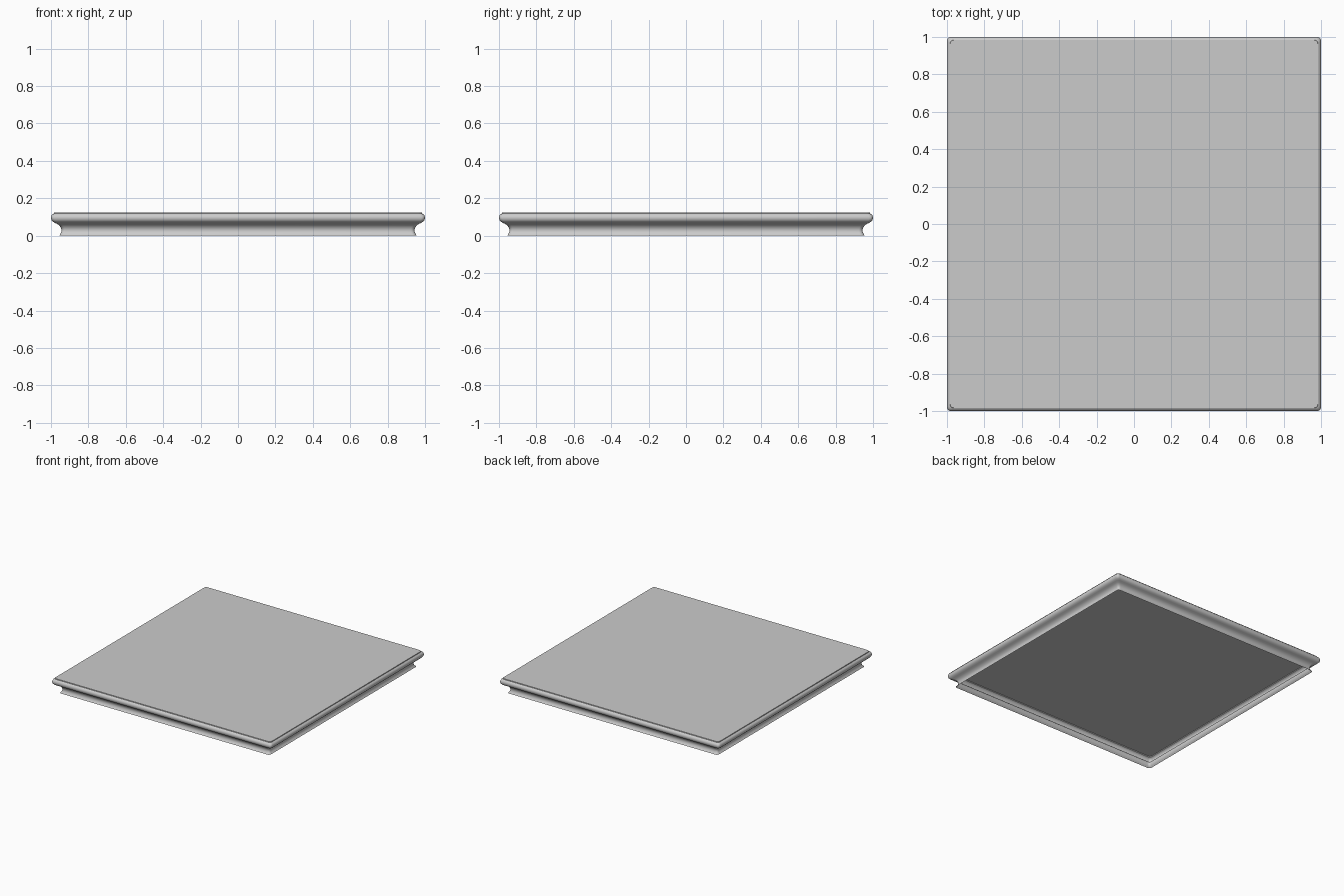
import bpy, bmesh, math

if "Cube" in bpy.data.objects:
    bpy.data.objects.remove(bpy.data.objects["Cube"])

# Moulding profile: (half width, height), from the open bottom rim to the top
profile = [(0.957, 0.0), (0.949, 0.01), (0.945, 0.02), (0.944, 0.031),
           (0.947, 0.042), (0.954, 0.053), (0.965, 0.062), (0.978, 0.068),
           (0.989, 0.074), (0.997, 0.083), (1.0, 0.095), (0.998, 0.106),
           (0.992, 0.115), (0.984, 0.119), (0.983, 0.125)]
RADIUS, STEPS = 0.02, 4


def square_ring(bm, half, z):
    """Square loop of vertices with softened corners."""
    ring = []
    c = half - RADIUS
    for i, (sx, sy) in enumerate([(1, 1), (-1, 1), (-1, -1), (1, -1)]):
        for s in range(STEPS + 1):
            a = math.pi / 2 * (i + s / STEPS)
            ring.append(bm.verts.new((sx * c + RADIUS * math.cos(a),
                                      sy * c + RADIUS * math.sin(a), z)))
    return ring


# Slab: moulded edge swept round a square, flat top, hollow underneath
bm = bmesh.new()
rings = [square_ring(bm, h, z) for h, z in profile]
for low, high in zip(rings, rings[1:]):
    n = len(low)
    for i in range(n):
        j = (i + 1) % n
        bm.faces.new((low[i], low[j], high[j], high[i]))
bm.faces.new(rings[-1])
mesh = bpy.data.meshes.new("moulded_slab")
bm.to_mesh(mesh)
bm.free()
slab = bpy.data.objects.new("moulded_slab", mesh)
bpy.context.collection.objects.link(slab)

# Smooth moulding, crisp top edge
bpy.context.view_layer.objects.active = slab
slab.select_set(True)
bpy.ops.object.shade_smooth_by_angle(angle=math.radians(40))
